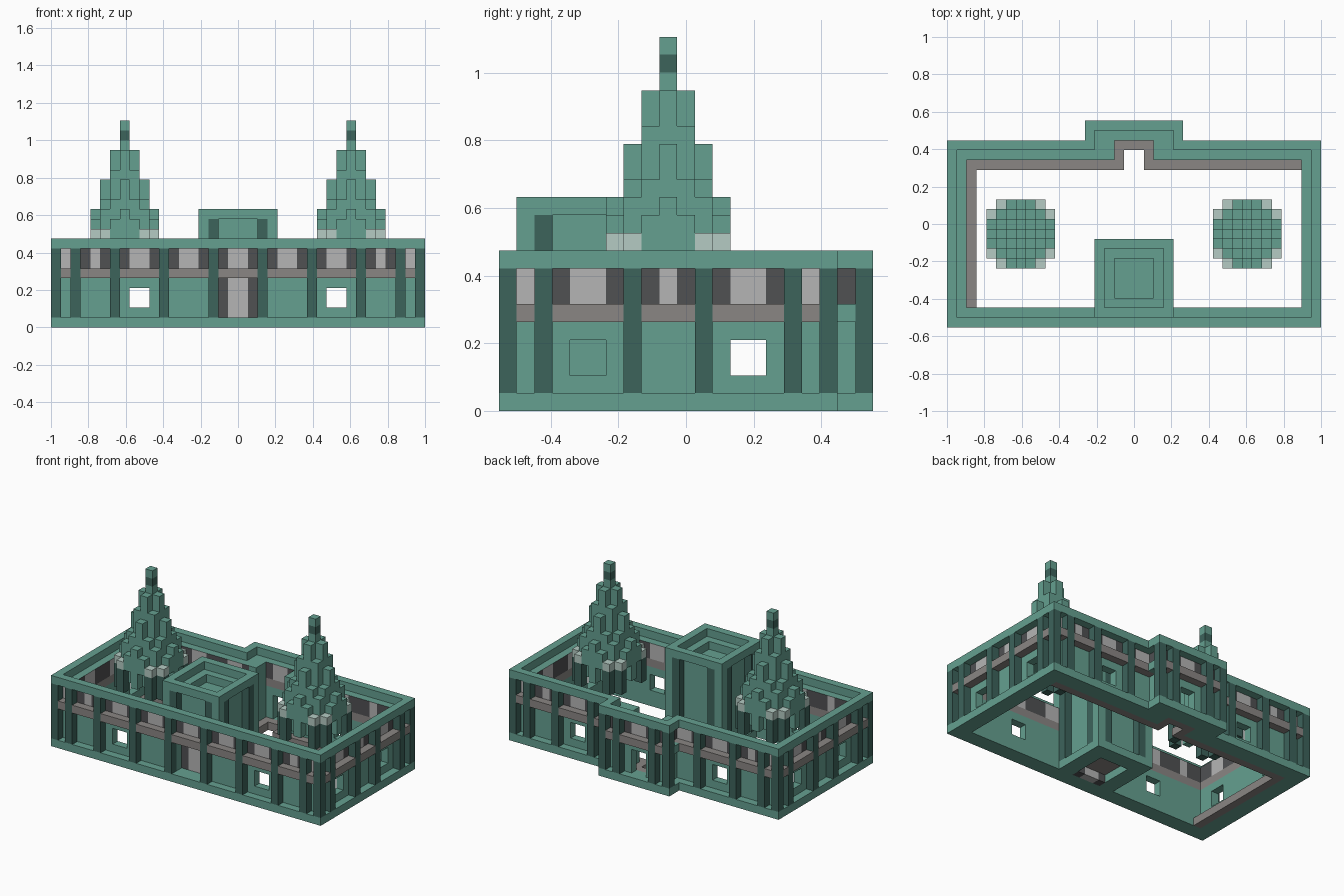
import bpy
import bmesh
from mathutils import Vector

if "Cube" in bpy.data.objects:
    bpy.data.objects.remove(bpy.data.objects["Cube"], do_unlink=True)

UNIT = 2 / 38          # size of one block
DEPTH = 21             # blocks from front to back


def material(name, rgb):
    m = bpy.data.materials.new(name)
    m.use_nodes = True
    colour = (*rgb, 1)
    m.diffuse_color = colour
    m.node_tree.nodes["Principled BSDF"].inputs["Base Color"].default_value = colour
    return m


PALETTE = [
    material("sea green", (.13, .35, .28)),
    material("dark green", (.046, .125, .105)),
    material("pale green", (.46, .60, .55)),
    material("light grey", (.46, .46, .46)),
    material("mid grey", (.255, .24, .23)),
    material("dark grey", (.08, .082, .086)),
]
GREEN, DARK, PALE, LIGHT, MID, SHADE = range(6)

# The six directions of a block, each with the two axes spanning its face
SIDES = []
for axis in range(3):
    for sign in (1, -1):
        n = Vector((0, 0, 0))
        n[axis] = sign
        u = Vector((0, 0, 0))
        u[(axis + 1) % 3] = 1
        SIDES.append((n, u, n.cross(u)))


def build(name, cells, top=None):
    """Skin the outside of coloured blocks as one mesh; top recolours upward faces."""
    bm = bmesh.new()
    for (x, y, z), colour in cells.items():
        centre = Vector((x + .5, y + .5 - DEPTH / 2, z + .5))
        for n, u, v in SIDES:
            if (x + int(n.x), y + int(n.y), z + int(n.z)) in cells:
                continue
            corners = [u + v, v - u, -u - v, u - v]
            face = bm.faces.new([bm.verts.new((centre + (n + c) / 2) * UNIT) for c in corners])
            face.material_index = top if top is not None and n.z > 0 else colour
    bmesh.ops.remove_doubles(bm, verts=bm.verts, dist=UNIT / 100)
    mesh = bpy.data.meshes.new(name)
    for m in PALETTE:
        mesh.materials.append(m)
    bm.to_mesh(mesh)
    bm.free()
    obj = bpy.data.objects.new(name, mesh)
    bpy.context.collection.objects.link(obj)


def half(x):
    """Block number counted outward from the middle."""
    return x if x >= 0 else -1 - x


def in_plan(x, y, inset):
    m = half(x)
    main = m < 19 - inset and inset <= y < 19 - inset
    bay = m < 5 - inset and inset <= y < DEPTH - inset
    return main or bay


def layer(x, y):
    k = -1
    while k < 3 and in_plan(x, y, k + 1):
        k += 1
    return k


# Positions of pillars and windows along each wall
LONG_PILLARS = (18, 16, 12, 7, 2)
BAY_PILLARS = (4, 2)
SIDE_PILLARS = (0, 2, 7, 11, 16, 18)
LONG_WINDOWS = (9, 10)
SIDE_WINDOWS = (4, 5, 13, 14)


def run_of(x, y):
    """Wall run a block belongs to."""
    if half(x) >= 17:
        return "side"
    if y >= 19:
        return "bay"
    return "front" if y < 2 else "back"


def is_pillar(x, y, run):
    if run == "side":
        return y in SIDE_PILLARS
    return half(x) in (BAY_PILLARS if run == "bay" else LONG_PILLARS)


def band_colour(x, y, run):
    if is_pillar(x, y, run) or (run == "bay" and half(x) == 3):
        return SHADE
    dx, dy = (0, 1) if run == "side" else (1, 0)
    near = is_pillar(x + dx, y + dy, run) + is_pillar(x - dx, y - dy, run)
    return SHADE if near == 1 else LIGHT


walls, pillars, trim, ledge, floor = {}, {}, {}, {}, {}
for x in range(-19, 19):
    for y in range(DEPTH):
        m, k, run = half(x), layer(x, y), run_of(x, y)
        if k == 0:
            # plinth, coping, pillars and the ledge between them
            trim[x, y, 0] = trim[x, y, 8] = GREEN
            if run == "side":
                stands = m == 18 and y in SIDE_PILLARS
            elif run == "bay":
                stands = y == 20 and m in BAY_PILLARS
            else:
                stands = m in LONG_PILLARS and (run == "front" or m > 5)
            if stands:
                for z in range(1, 8):
                    pillars[x, y, z] = DARK
            else:
                ledge[x, y, 5] = GREEN if run == "bay" and y == 19 else MID
        elif k == 1:
            # recessed wall with a painted frieze
            for z in range(8):
                window = z in (2, 3) and (
                    y in SIDE_WINDOWS if run == "side"
                    else run != "bay" and m in LONG_WINDOWS)
                bay_window = run == "bay" and m < 1 and 1 <= z < 4
                doorway = run == "front" and m < 2 and 1 <= z < 5
                if window or bay_window or doorway:
                    continue
                colour = GREEN
                if z == 5:
                    colour = MID
                elif z > 5:
                    colour = band_colour(x, y, run)
                walls[x, y, z] = colour
        # thicker jambs inside the bay
        if m == 2 and y in (17, 18):
            for z in range(8):
                walls[x, y, z] = GREEN
        # narrow floor border along the back and one side
        back_strip = y == 16 and 1 <= m < 17
        side_strip = x == -17 and 2 <= y < 17
        bay_strip = m < 2 and 16 <= y < 19 and (m == 1 or y == 18)
        if back_strip or side_strip or bay_strip:
            floor[x, y, 0] = MID

build("walls", walls, top=GREEN)
build("wall_pillars", pillars)
build("plinth_and_coping", trim)
build("wall_ledge", ledge)
build("floor_border", floor)

# Gatehouse: block body, corner posts and a stepped open roof
gatehouse = {}
for x in range(-4, 4):
    for y in range(1, 9):
        m, d = half(x), half(y - 5)
        reach = max(m, d)                # square rings around the middle
        for z in range(12):
            if y == 1 and z < 8:
                continue
            colour = GREEN
            if reach == 3:
                flank = min(m, d) == 2
                if min(m, d) < 2 and z not in (0, 11):
                    continue
                if flank and 0 < z < 11:
                    colour = DARK
            elif z == 11 or (reach < 2 and z in (0, 10)):
                continue
            elif reach < 2 and z == 1:
                colour = MID
            elif y == 2 and m < 2 and z < 5:
                colour = LIGHT if m == 0 else SHADE
            gatehouse[x, y, z] = colour
build("gatehouse", gatehouse)

# Spires: clustered columns, tallest in the middle, on dark hanging feet
TOPS = {(0, 0): 21, (1, 0): 18, (1, 1): 16, (2, 0): 15, (2, 1): 13,
        (2, 2): 12, (3, 0): 12, (3, 1): 11, (3, 2): 10}
FEET = {(3, 1): 9, (3, 2): 6}
for name, cx in (("left_spire", 11), ("right_spire", -12)):
    spire = {}
    for i in range(-3, 4):
        for j in range(-3, 4):
            key = (max(abs(i), abs(j)), min(abs(i), abs(j)))
            for z in range(FEET.get(key, 7), TOPS.get(key, 0)):
                colour = GREEN
                if z == 19 or (key == (3, 2) and z < 9):
                    colour = DARK
                elif key == (3, 2):
                    colour = PALE
                spire[cx + i, 9 + j, z] = colour
    build(name, spire)
